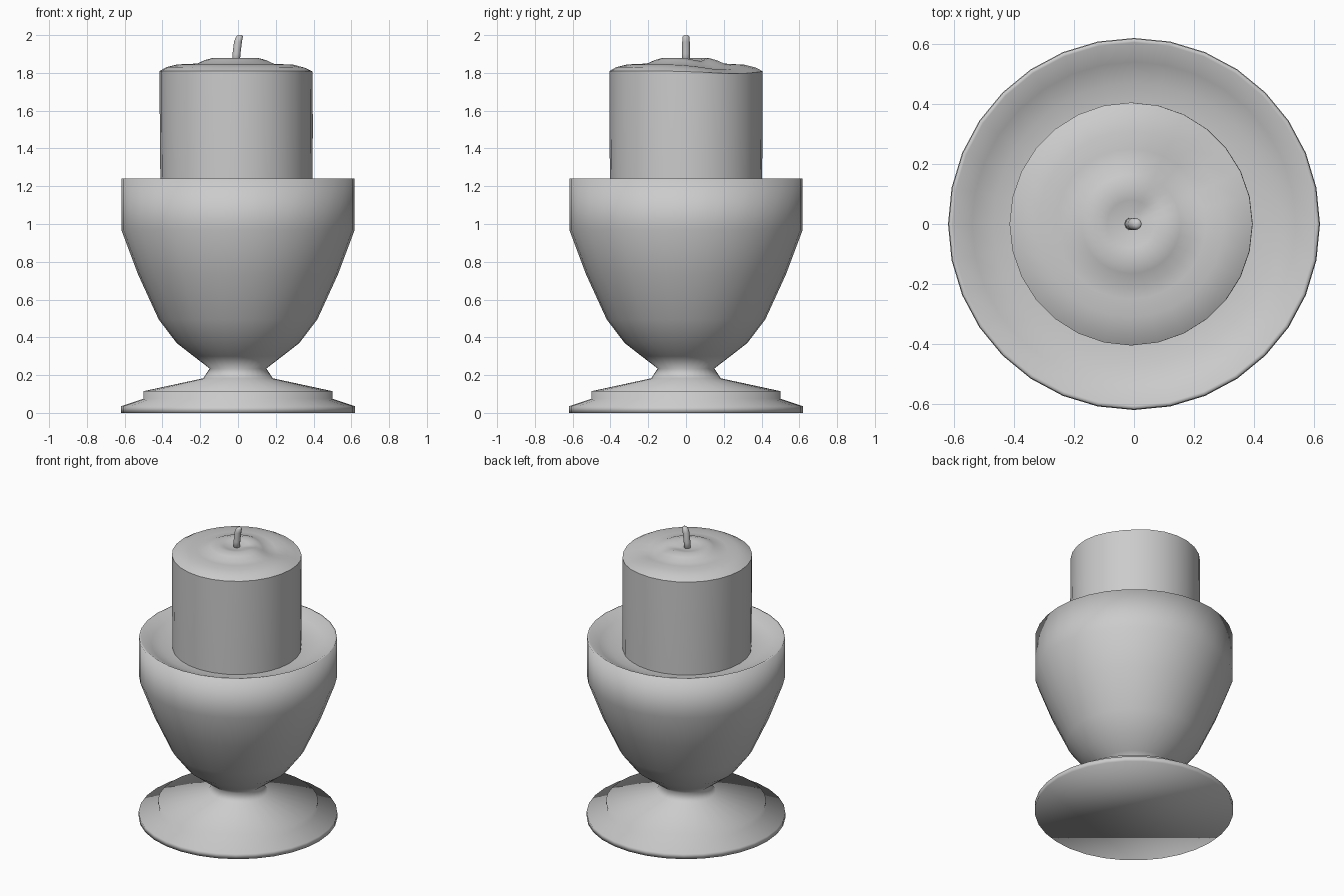
import bpy, bmesh, math
from mathutils import Vector

if "Cube" in bpy.data.objects:
    bpy.data.objects.remove(bpy.data.objects["Cube"])


def finish(bm, name, angle=None):
    bmesh.ops.recalc_face_normals(bm, faces=bm.faces)
    me = bpy.data.meshes.new(name)
    bm.to_mesh(me)
    bm.free()
    ob = bpy.data.objects.new(name, me)
    bpy.context.collection.objects.link(ob)
    for p in me.polygons:
        p.use_smooth = True
    if angle:
        me.set_sharp_from_angle(angle=math.radians(angle))
    return ob


def loft(name, rings, angle=None):
    """Skin a list of vertex rings and cap both ends."""
    bm = bmesh.new()
    loops = [[bm.verts.new(p) for p in r] for r in rings]
    n = len(loops[0])
    for a, b in zip(loops, loops[1:]):
        for i in range(n):
            j = (i + 1) % n
            bm.faces.new((a[i], a[j], b[j], b[i]))
    bm.faces.new(loops[0][::-1])
    bm.faces.new(loops[-1])
    return finish(bm, name, angle)


def circle(r, n, z, cx=0.0, height=None):
    pts = []
    for i in range(n):
        a = 2 * math.pi * i / n
        pts.append((cx + r * math.cos(a), r * math.sin(a),
                    height(r, a, z) if height else z))
    return pts


# goblet-shaped holder: foot, stem, bowl and shallow dish
profile = [(0.62, 0), (0.62, 0.035), (0.50, 0.075), (0.50, 0.115),
           (0.185, 0.183), (0.15, 0.235), (0.235, 0.30), (0.325, 0.37),
           (0.42, 0.495), (0.53, 0.735), (0.618, 0.97), (0.618, 1.24),
           (0.605, 1.24), (0.54, 1.20), (0.47, 1.175), (0.38, 1.165)]
loft("candle_holder", [circle(r, 32, z) for r, z in profile])


# candle with melted top: low mound round the wick and a channel to one side
def melted(r, a, z):
    d = (a - math.radians(40) + math.pi) % (2 * math.pi) - math.pi
    dip = 0.028 * math.exp(-(d / 0.55) ** 2)
    return z - dip * min(1, r / 0.2) * (0.5 if r > 0.38 else 1)


top = [(0.405, 1.81), (0.37, 1.83), (0.31, 1.845), (0.25, 1.847),
       (0.205, 1.85), (0.165, 1.868), (0.12, 1.88), (0.08, 1.872), (0.04, 1.862)]
rings = [circle(0.402, 28, 1.15, -0.008), circle(0.405, 28, 1.5, -0.009)]
rings += [circle(r, 28, z, -0.01, melted) for r, z in top]
loft("candle", rings, 50)

# slightly bent wick
path = [(-0.012, 1.84), (-0.008, 1.90), (0.0, 1.965), (0.008, 1.993), (0.011, 2.0)]
radii = [0.021, 0.021, 0.021, 0.018, 0.010]
loft("wick", [circle(r, 10, z, x) for (x, z), r in zip(path, radii)])
